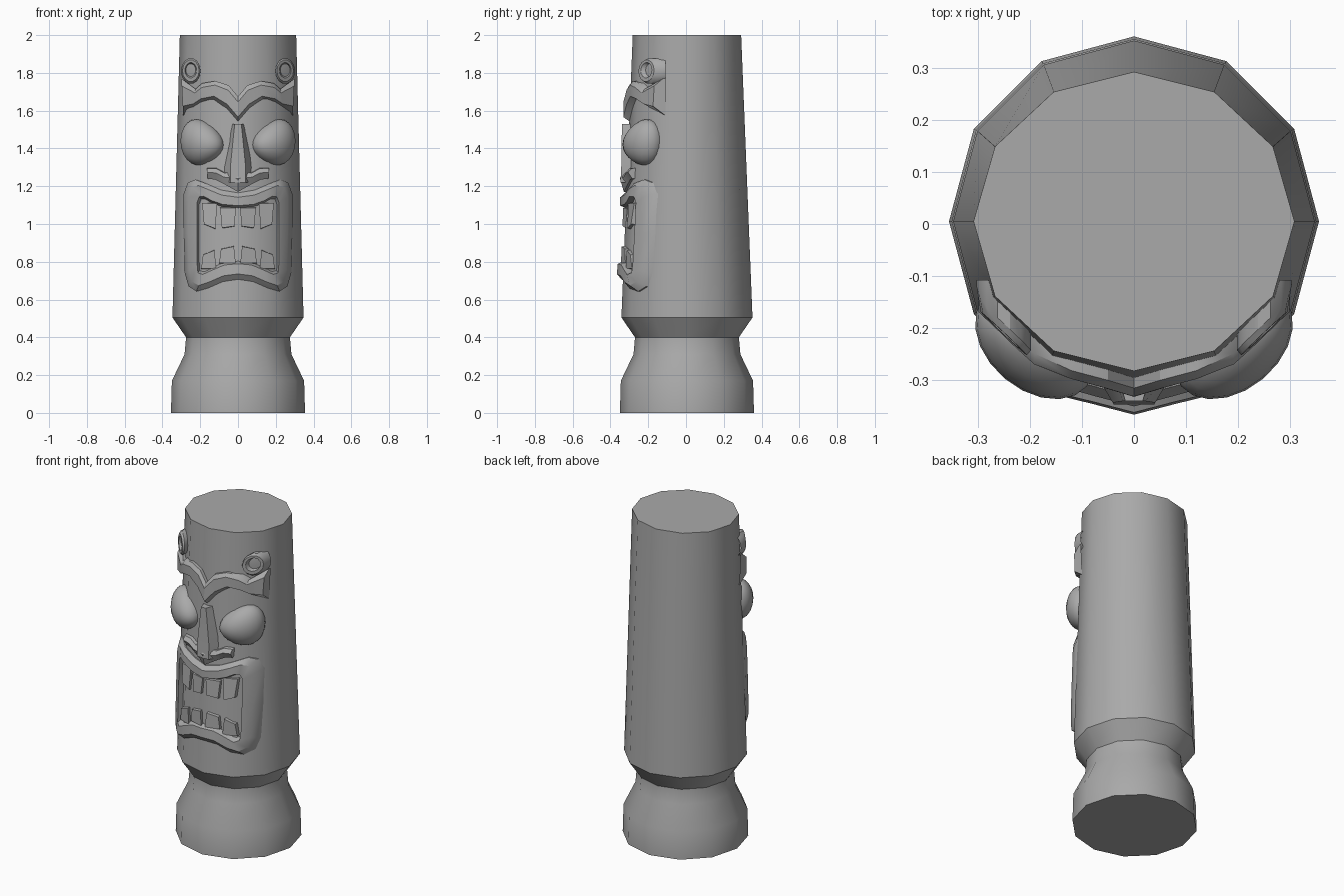
import bpy, bmesh, math
from mathutils import Matrix

cube = bpy.data.objects.get("Cube")
if cube:
    bpy.data.objects.remove(cube)

stone = bpy.data.materials.new("grey_stone")
stone.use_nodes = True
GREY = (0.4, 0.4, 0.4, 1)
stone.diffuse_color = GREY
stone.node_tree.nodes["Principled BSDF"].inputs["Base Color"].default_value = GREY

CENTRE_Y = 0.005


def finish(name, bm, angle=31):
    bmesh.ops.remove_doubles(bm, verts=bm.verts, dist=0.0005)
    bmesh.ops.recalc_face_normals(bm, faces=bm.faces)
    mesh = bpy.data.meshes.new(name)
    bm.to_mesh(mesh)
    bm.free()
    ob = bpy.data.objects.new(name, mesh)
    bpy.context.collection.objects.link(ob)
    mesh.materials.append(stone)
    bpy.ops.object.select_all(action='DESELECT')
    ob.select_set(True)
    bpy.context.view_layer.objects.active = ob
    bpy.ops.object.shade_smooth_by_angle(angle=math.radians(angle))
    return ob


def front(x, z, h):
    """Point on the twelve-sided trunk front, raised by h."""
    t = (z - 0.505) / 1.495
    r = (0.347 - 0.039 * t + h) * math.cos(math.radians(15))
    depth = min((r - abs(x) * math.cos(a)) / math.sin(a)
                for a in map(math.radians, (15, 45, 75)))
    return (x, CENTRE_Y - max(depth, 0.12) * (1 - 0.07 * t), z)


def band(name, edge_a, edge_b, profile, closed=False, angle=31):
    """Relief strip between two edges; profile holds (across, height)."""
    bm = bmesh.new()
    rows = []
    for (xa, za), (xb, zb) in zip(edge_a, edge_b):
        rows.append([bm.verts.new(front(xa + (xb - xa) * t, za + (zb - za) * t, h))
                     for t, h in profile])
    pairs = list(zip(rows, rows[1:]))
    if closed:
        pairs.append((rows[-1], rows[0]))
    else:
        bm.faces.new(rows[0])
        bm.faces.new(rows[-1])
    for p, q in pairs:
        for i in range(len(profile) - 1):
            bm.faces.new((p[i], p[i + 1], q[i + 1], q[i]))
    return finish(name, bm, angle)


def mirrored(half):
    return [(-x, z) for x, z in reversed(half) if x > 0] + half


def loop(half):
    return half + [(-x, z) for x, z in reversed(half) if x > 0]


# Trunk and flared foot
bm = bmesh.new()
rings = []
for z, rx, ry in [(0, .355, .355), (.17, .35, .35), (.31, .283, .283),
                  (.4, .275, .275), (.505, .347, .347), (2, .308, .287)]:
    rings.append([bm.verts.new((rx * math.cos(i * math.pi / 6),
                                CENTRE_Y + ry * math.sin(i * math.pi / 6), z))
                  for i in range(12)])
for p, q in zip(rings, rings[1:]):
    for i in range(12):
        j = (i + 1) % 12
        bm.faces.new((p[i], p[j], q[j], q[i]))
bm.faces.new(rings[0])
bm.faces.new(rings[-1])
finish("trunk", bm)

# Lips around the open mouth
lip_out = [(0, 1.165), (.09, 1.18), (.17, 1.215), (.225, 1.235), (.265, 1.22),
           (.288, 1.16), (.288, .95), (.282, .74), (.262, .67), (.22, .643),
           (.16, .66), (.08, .695), (0, .707)]
lip_in = [(0, 1.08), (.08, 1.085), (.13, 1.1), (.17, 1.125), (.19, 1.125),
          (.2, 1.1), (.2, .95), (.2, .8), (.2, .76), (.18, .755),
          (.13, .78), (.07, .805), (0, .81)]
band("lips", loop(lip_out), loop(lip_in),
     [(0, -.02), (0, .008), (.28, .034), (.8, .032), (1, -.015)], True)

# Teeth
flat = [(0, -.02), (.04, .018), (.96, .02), (1, -.02)]
upper_teeth = [(.01, .095, 1.09, .985, .975), (.11, .19, 1.115, .97, .995)]
lower_teeth = [(.012, .1, .79, .885, .87), (.115, .195, .76, .865, .84)]
for kind, teeth in (("upper", upper_teeth), ("lower", lower_teeth)):
    for n, (x0, x1, root, tip0, tip1) in enumerate(teeth):
        for side, s in (("left", 1), ("right", -1)):
            band(f"{side}_{kind}_tooth_{n + 1}",
                 [(s * x0, root), (s * x1, root)],
                 [(s * (x0 + .01), tip0), (s * (x1 - .01), tip1)], flat)

# Nose bridge and nostrils
bridge = [(.035, 1.53), (.045, 1.49), (.085, 1.3), (.08, 1.22)]
band("nose_bridge", [(-x, z) for x, z in bridge], bridge,
     [(0, -.02), (.26, .046), (.74, .046), (1, -.02)])
band("nostrils",
     mirrored([(0, 1.3), (.07, 1.275), (.115, 1.3), (.165, 1.3)]),
     mirrored([(0, 1.17), (.08, 1.215), (.12, 1.235), (.16, 1.24)]),
     [(0, -.02), (.1, .022), (.45, .04), (1, .015), (1, -.02)])

# Brow
band("brow",
     mirrored([(0, 1.675), (.05, 1.735), (.12, 1.757), (.19, 1.745),
               (.225, 1.715), (.3, 1.77)]),
     mirrored([(0, 1.53), (.06, 1.6), (.13, 1.65), (.2, 1.635),
               (.24, 1.61), (.29, 1.575)]),
     [(0, -.02), (0, .022), (.2, .038), (.75, .035), (1, -.02)])

# Curled brow ends and bulging eyes, one per side
for side, s in (("left", 1), ("right", -1)):
    turns = [i * math.tau / 14 for i in range(14)]
    rim = [(s * (.25 + .052 * math.cos(a)), 1.81 + .068 * math.sin(a)) for a in turns]
    band(side + "_brow_curl", rim, [(s * .25, 1.82)] * 14,
         [(0, -.02), (0, .025), (.15, .038), (.4, .038), (.5, .022), (1, .025)], True)

    bm = bmesh.new()
    bmesh.ops.create_uvsphere(bm, u_segments=20, v_segments=12, radius=1)
    for v in bm.verts:
        x, y, z = v.co
        # wider at the outer end, narrowing towards the nose
        v.co = (.13 * x, .09 * y, .118 * z * (1 + .25 * x) + .012 * x)
    bmesh.ops.transform(bm, verts=bm.verts, matrix=Matrix.Translation((.19, -.228, 1.43))
                        @ Matrix.Rotation(math.radians(40), 4, 'Z'))
    for v in bm.verts:
        v.co.x *= s
    finish(side + "_eye", bm, 60)
